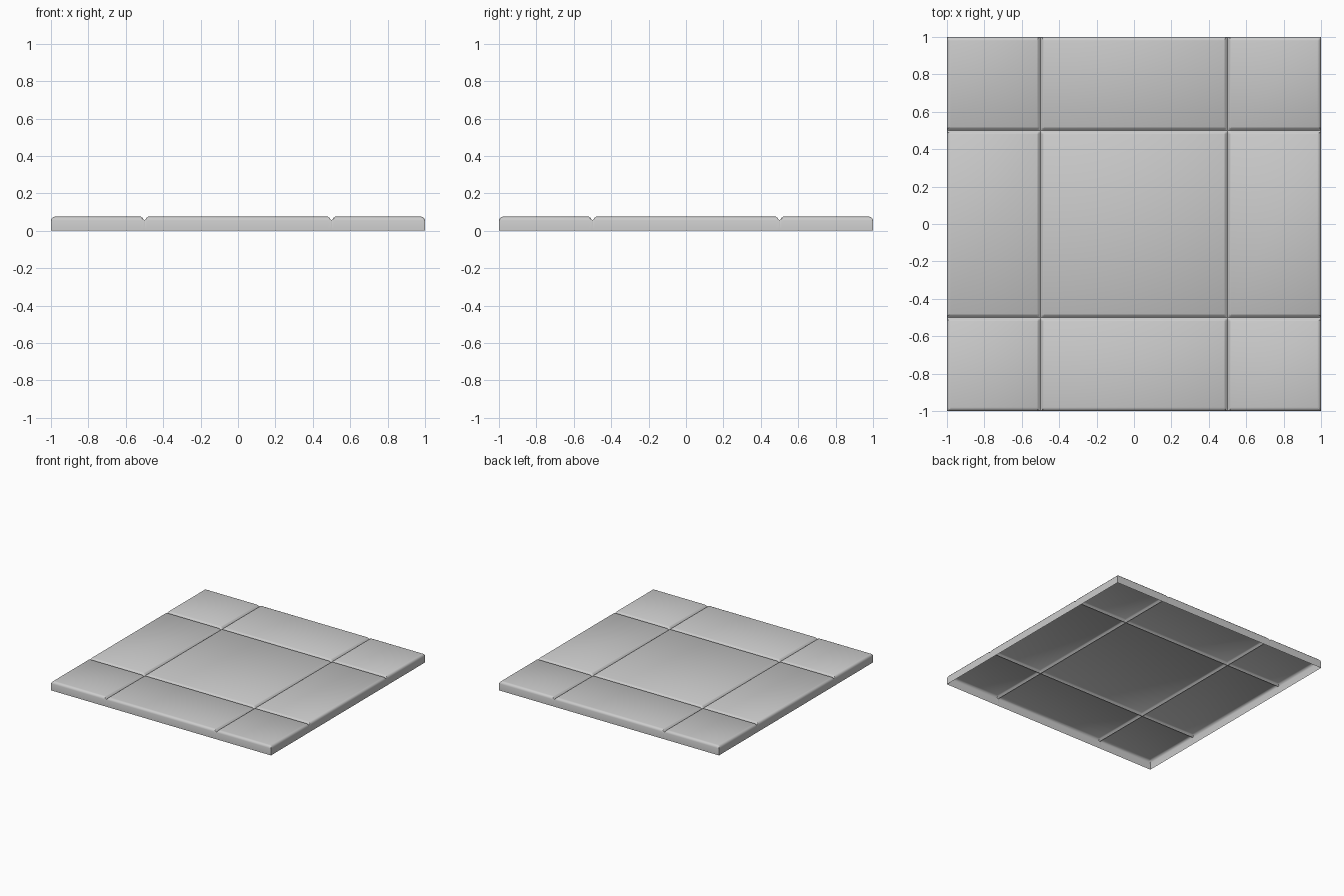
import bpy, bmesh

if "Cube" in bpy.data.objects:
    bpy.data.objects.remove(bpy.data.objects["Cube"])

EDGE = [(0.0, 0.055), (0.003, 0.064), (0.01, 0.072), (0.02, 0.075)]
GROOVE = [(0.0, 0.057), (0.005, 0.061), (0.012, 0.070), (0.02, 0.075)]

# Cross-section of the slab along one axis: rounded rims and two grooves
half = [(0.5 - d, z) for d, z in reversed(GROOVE)]
half += [(0.5 + d, z) for d, z in GROOVE[1:]]
half += [(1.0 - d, z) for d, z in reversed(EDGE)]
section = [(-p, z) for p, z in reversed(half)] + half
n = len(section)

bm = bmesh.new()

# Top surface: the lower of the two crossing sections
grid = [[bm.verts.new((x, y, min(zx, zy))) for y, zy in section]
        for x, zx in section]
for i in range(n - 1):
    for j in range(n - 1):
        bm.faces.new((grid[i][j], grid[i + 1][j],
                      grid[i + 1][j + 1], grid[i][j + 1]))

# Side walls, open underneath
rim = [e for e in bm.edges if e.is_boundary]
walls = bmesh.ops.extrude_edge_only(bm, edges=rim)
for v in walls["geom"]:
    if isinstance(v, bmesh.types.BMVert):
        v.co.z = 0.0
bmesh.ops.recalc_face_normals(bm, faces=bm.faces[:])
bm.faces.ensure_lookup_table()
if bm.faces[0].normal.z < 0:
    bmesh.ops.reverse_faces(bm, faces=bm.faces[:])

mesh = bpy.data.meshes.new("floor_tile")
bm.to_mesh(mesh)
bm.free()
tile = bpy.data.objects.new("floor_tile", mesh)
bpy.context.collection.objects.link(tile)
bpy.context.view_layer.objects.active = tile
tile.select_set(True)
bpy.ops.object.shade_smooth_by_angle(angle=0.6)
